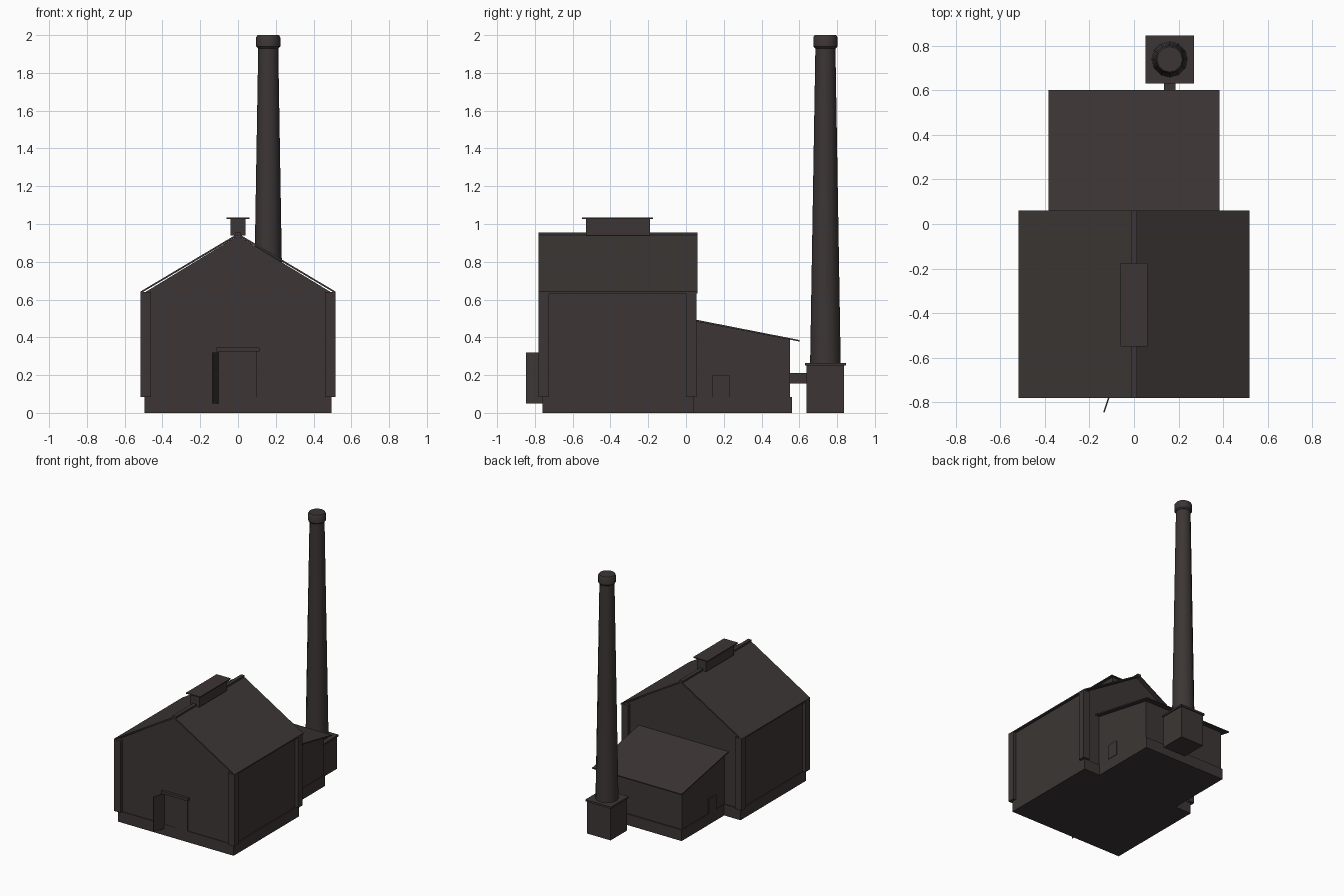
import bpy, bmesh, math
from mathutils import Matrix, Vector

if "Cube" in bpy.data.objects:
    bpy.data.objects.remove(bpy.data.objects["Cube"])

soot = bpy.data.materials.new("dark_soot_brown")
soot.diffuse_color = (0.045, 0.037, 0.035, 1)
soot.use_nodes = True
soot.node_tree.nodes["Principled BSDF"].inputs["Base Color"].default_value = soot.diffuse_color


def finish(name, bm, smooth=False):
    bmesh.ops.recalc_face_normals(bm, faces=bm.faces)
    me = bpy.data.meshes.new(name)
    bm.to_mesh(me)
    bm.free()
    me.materials.append(soot)
    ob = bpy.data.objects.new(name, me)
    bpy.context.collection.objects.link(ob)
    if smooth:
        bpy.ops.object.select_all(action='DESELECT')
        ob.select_set(True)
        bpy.context.view_layer.objects.active = ob
        bpy.ops.object.shade_smooth_by_angle(angle=math.radians(40))
    return ob


def box(name, x, y, z):
    """Box from (min, max) pairs."""
    bm = bmesh.new()
    size = Vector((x[1] - x[0], y[1] - y[0], z[1] - z[0]))
    mid = Vector((x[0] + x[1], y[0] + y[1], z[0] + z[1])) / 2
    bmesh.ops.create_cube(bm, size=1, matrix=Matrix.Translation(mid) @ Matrix.Diagonal(size.to_4d()))
    return finish(name, bm)


def prism(name, profile, axis, lo, hi):
    """Extrude a profile along x (profile is y,z), y (x,z) or z (x,y)."""
    def place(p, t):
        return {'x': (t, *p), 'y': (p[0], t, p[1]), 'z': (*p, t)}[axis]
    bm = bmesh.new()
    face = bm.faces.new([bm.verts.new(place(p, lo)) for p in profile])
    ext = bmesh.ops.extrude_face_region(bm, geom=[face])
    move = Vector(place((0, 0), hi - lo))
    bmesh.ops.translate(bm, vec=move, verts=[v for v in ext['geom'] if isinstance(v, bmesh.types.BMVert)])
    return finish(name, bm)


def lathe(name, rings, sides, at):
    """Closed round solid through (radius, height) rings."""
    bm = bmesh.new()
    loops = [[bm.verts.new((at[0] + r * math.cos(2 * math.pi * i / sides),
                            at[1] + r * math.sin(2 * math.pi * i / sides), z))
              for i in range(sides)] for r, z in rings]
    for a, b in zip(loops, loops[1:]):
        for i in range(sides):
            j = (i + 1) % sides
            bm.faces.new((a[i], a[j], b[j], b[i]))
    bm.faces.new(loops[0])
    bm.faces.new(loops[-1])
    return finish(name, bm, smooth=True)


# Main hall: plinth, walls with gables, corner piers
box("hall_plinth", (-0.495, 0.495), (-0.76, 0.04), (0, 0.085))
prism("hall_walls", [(-0.49, 0.085), (0.49, 0.085), (0.49, 0.64), (0, 0.938), (-0.49, 0.64)],
      'y', -0.755, 0.03)
for sx in (-1, 1):
    for y0 in (-0.78, 0.0):
        x = sorted((sx * 0.46, sx * 0.515))
        box("corner_pier", x, (y0, y0 + 0.055), (0.085, 0.64))

# Hall roof, ridge strip and ridge vent
prism("hall_roof", [(-0.517, 0.632), (-0.517, 0.642), (0, 0.95), (0.517, 0.642), (0.517, 0.632), (0, 0.938)],
      'y', -0.78, 0.06)
box("ridge_strip", (-0.014, 0.014), (-0.78, 0.06), (0.938, 0.956))
box("ridge_vent", (-0.04, 0.04), (-0.53, -0.19), (0.94, 1.028))
box("ridge_vent_cap", (-0.06, 0.06), (-0.55, -0.175), (1.026, 1.034))

# Front doorway: lintel, jambs, closed leaf and open leaf
box("door_lintel", (-0.115, 0.115), (-0.775, -0.75), (0.325, 0.345))
box("closed_door_leaf", (0.0, 0.1), (-0.763, -0.75), (0.085, 0.325))
box("doorway_panel", (-0.095, 0.0), (-0.758, -0.75), (0.085, 0.325))
prism("open_door_leaf", [(-0.102, -0.755), (-0.132, -0.846), (-0.138, -0.844), (-0.108, -0.753)],
      'z', 0.05, 0.32)

# Rear annex with lean-to roof and low side hatches
box("annex_plinth", (-0.355, 0.355), (0.03, 0.56), (0, 0.085))
prism("annex_walls", [(0.03, 0.085), (0.55, 0.085), (0.55, 0.388), (0.03, 0.488)], 'x', -0.35, 0.35)
prism("annex_roof", [(0.03, 0.488), (0.6, 0.378), (0.6, 0.386), (0.03, 0.498)], 'x', -0.383, 0.383)
for sx in (-1, 1):
    box("side_hatch", sorted((sx * 0.345, sx * 0.358)), (0.14, 0.23), (0.085, 0.2))

# Flue and chimney
flue = box("flue", (0.135, 0.185), (0.54, 0.65), (0.155, 0.21))
box("chimney_base", (0.06, 0.26), (0.637, 0.837), (0, 0.25))
box("chimney_base_cap", (0.051, 0.269), (0.63, 0.846), (0.25, 0.264))
lathe("chimney_stack", [(0.081, 0.26), (0.053, 1.935)], 12, (0.16, 0.738))
lathe("chimney_crown", [(0.055, 1.93), (0.064, 1.94), (0.064, 1.988), (0.057, 2.0)], 12, (0.16, 0.738))
